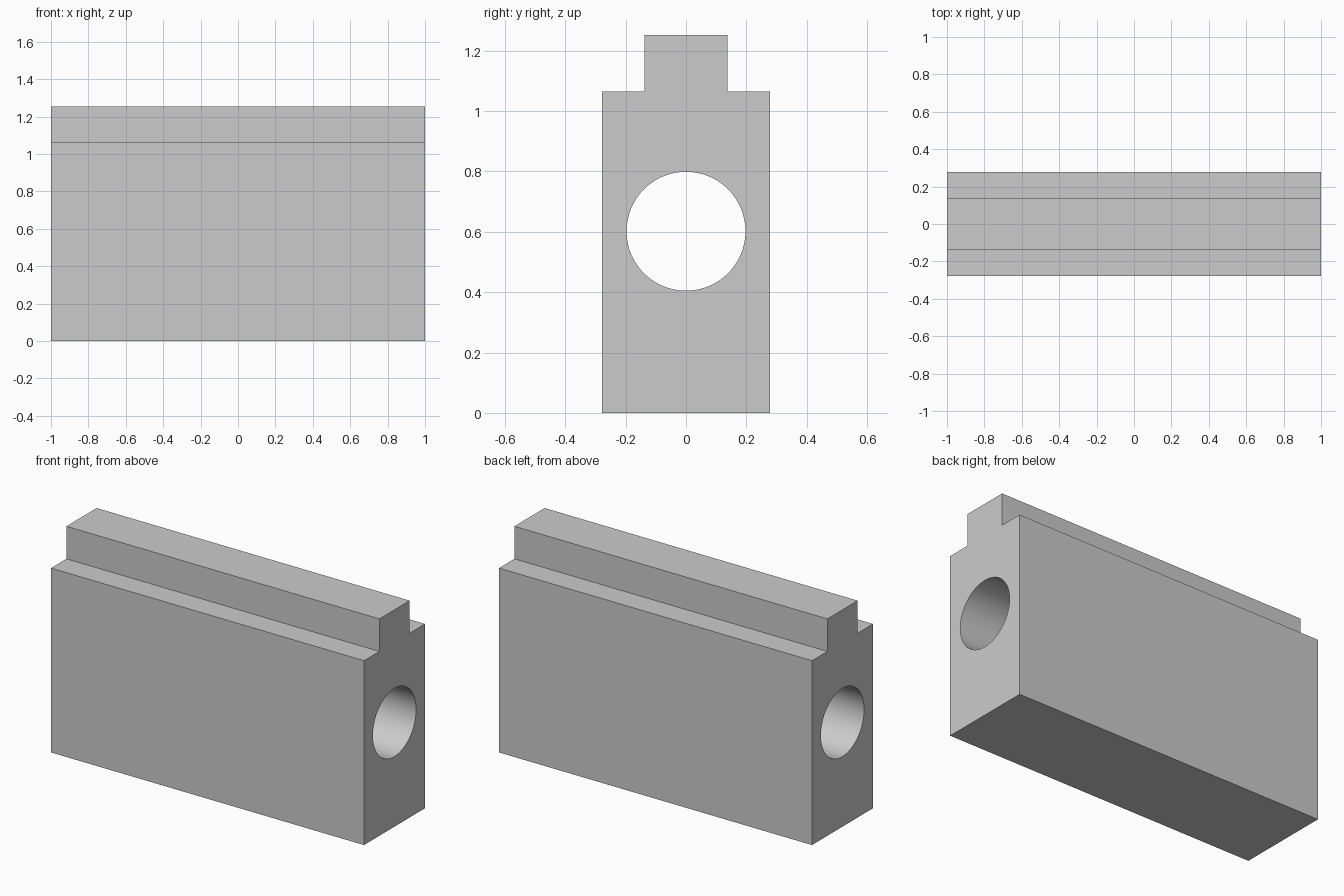
import bpy, bmesh, math

cube = bpy.data.objects.get("Cube")
if cube:
    bpy.data.objects.remove(cube, do_unlink=True)

HALF_LENGTH = 1.0
BODY_HALF, BODY_TOP = 0.278, 1.065
RAIL_HALF, RAIL_TOP = 0.138, 1.253
BORE_RADIUS, BORE_HEIGHT = 0.197, 0.602

# Single grey material
grey = bpy.data.materials.new("plain_grey")
grey.use_nodes = True
colour = (0.6, 0.6, 0.6, 1)
grey.diffuse_color = colour
grey.node_tree.nodes["Principled BSDF"].inputs["Base Color"].default_value = colour

# Stepped block: half profile mirrored, then extruded along x
half = [(BODY_HALF, 0), (BODY_HALF, BODY_TOP), (RAIL_HALF, BODY_TOP), (RAIL_HALF, RAIL_TOP)]
profile = half + [(-y, z) for y, z in reversed(half)]
bm = bmesh.new()
end = bm.faces.new([bm.verts.new((-HALF_LENGTH, y, z)) for y, z in profile])
extruded = bmesh.ops.extrude_face_region(bm, geom=[end])
verts = [g for g in extruded["geom"] if isinstance(g, bmesh.types.BMVert)]
bmesh.ops.translate(bm, vec=(2 * HALF_LENGTH, 0, 0), verts=verts)
bmesh.ops.recalc_face_normals(bm, faces=bm.faces)
mesh = bpy.data.meshes.new("stepped_block")
bm.to_mesh(mesh)
bm.free()
mesh.materials.append(grey)
block = bpy.data.objects.new("stepped_block", mesh)
bpy.context.collection.objects.link(block)

# Round bore running the full length
bpy.ops.mesh.primitive_cylinder_add(
    vertices=96, radius=BORE_RADIUS, depth=3 * HALF_LENGTH,
    location=(0, 0, BORE_HEIGHT), rotation=(0, math.pi / 2, 0))
cutter = bpy.context.object
cutter.name = "bore_cutter"
cutter.hide_render = True
cutter.data.materials.append(grey)

bpy.ops.object.select_all(action="DESELECT")
block.select_set(True)
bpy.context.view_layer.objects.active = block
bore = block.modifiers.new("bore", "BOOLEAN")
bore.operation = "DIFFERENCE"
bore.solver = "EXACT"
bore.object = cutter
bpy.ops.object.modifier_apply(modifier=bore.name)
bpy.data.objects.remove(cutter, do_unlink=True)

# Smooth bore wall, crisp block edges
bpy.ops.object.shade_smooth_by_angle(angle=math.radians(30))
